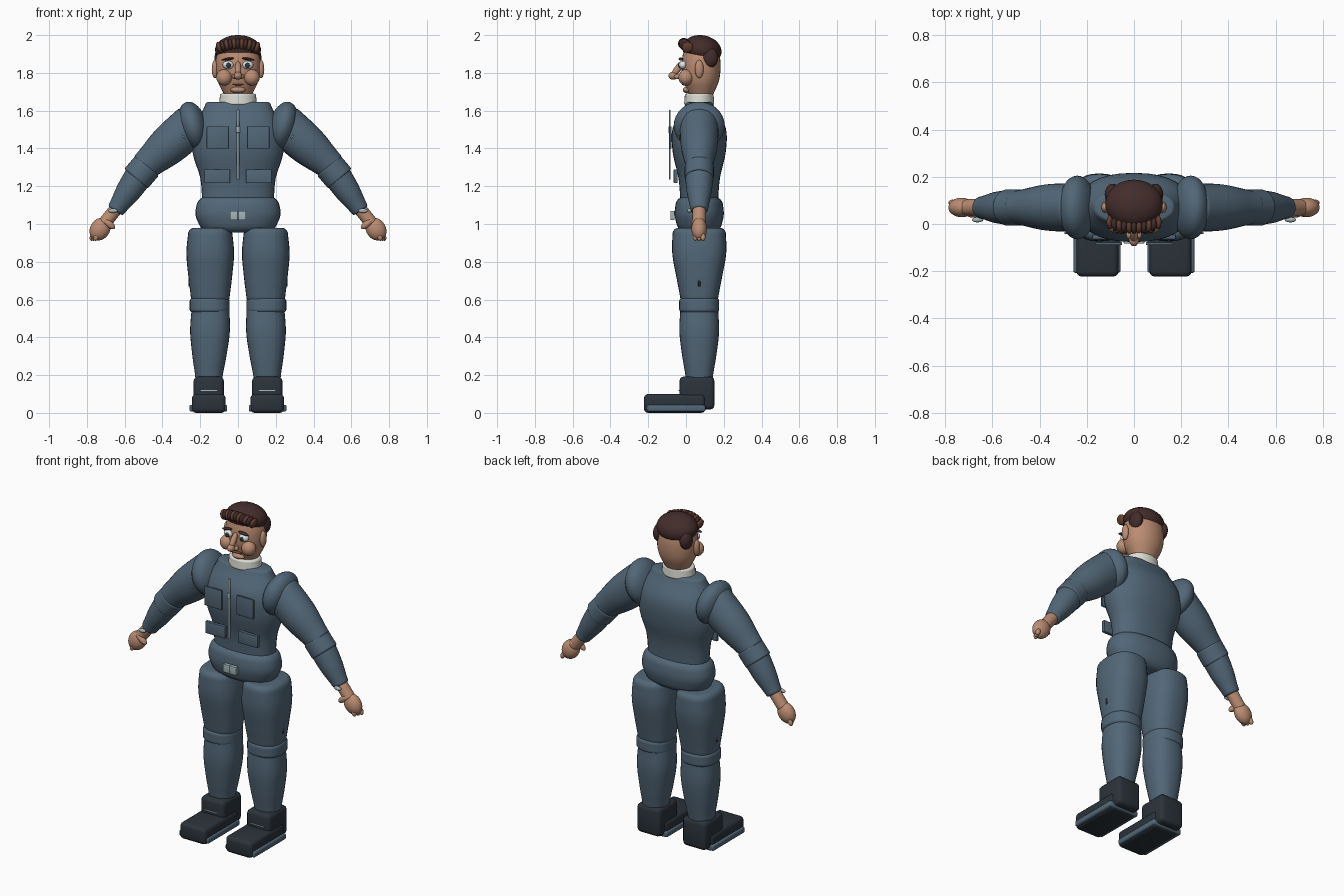
import bpy, bmesh, math
from mathutils import Matrix, Vector

default_cube = bpy.data.objects.get("Cube")
if default_cube:
    bpy.data.objects.remove(default_cube, do_unlink=True)

parts = []
middle = .07  # depth of the body's centre line


def material(name, *colour):
    result = bpy.data.materials.new(name)
    result.use_nodes = True
    result.diffuse_color = (*colour, 1)
    shader = result.node_tree.nodes["Principled BSDF"]
    shader.inputs["Base Color"].default_value = (*colour, 1)
    return result


suit = material("suit_blue", .085, .135, .185)
boot = material("boot_black", .024, .033, .043)
skin = material("skin", .5, .265, .17)
hair = material("hair_dark", .055, .026, .024)
hair_light = material("hair_light", .13, .05, .03)
cloth = material("collar_white", .72, .72, .66)
metal = material("metal_grey", .36, .46, .48)
eye_white = material("eye_white", .75, .78, .8)
eye_dark = material("eye_dark", .03, .04, .055)
lip = material("lip", .25, .09, .06)


def finish(name, bm, mat):
    bmesh.ops.recalc_face_normals(bm, faces=bm.faces)
    mesh = bpy.data.meshes.new(name)
    bm.to_mesh(mesh)
    bm.free()
    mesh.materials.append(mat)
    part = bpy.data.objects.new(name, mesh)
    bpy.context.collection.objects.link(part)
    parts.append(part)


def blend(values, t):
    """Smooth curve through evenly spaced values."""
    last = len(values) - 1
    if last == 0:
        return values[0]
    index = min(int(t * last), last - 1)
    f = t * last - index
    a, b = values[index], values[index + 1]
    slope_a = (b - values[max(index - 1, 0)]) / 2
    slope_b = (values[min(index + 2, last)] - a) / 2
    ease = f * f * (3 - 2 * f)
    return a + (b - a) * ease + slope_a * f * (1 - f)**2 - slope_b * f * f * (1 - f)


def limb(name, mat, start, end, widths, depths=None, depth_ratio=1, y=middle,
         rounding=.01, squareness=2, segments=32, rings=24):
    """Tube from start to end (x, z) with superellipse sections and rounded ends."""
    start, end = Vector((start[0], y, start[1])), Vector((end[0], y, end[1]))
    length = (end - start).length
    axis = (end - start) / length
    across = Vector((-axis.z, 0, axis.x))
    depths = depths or [w * depth_ratio for w in widths]
    bm = bmesh.new()
    loops = []
    for i in range(rings + 1):
        t = (1 - math.cos(math.pi * i / rings)) / 2
        rise = max(rounding - min(t, 1 - t) * length, 0)
        inset = rounding - math.sqrt(max(rounding**2 - rise**2, 0))
        width, depth = blend(widths, t) - inset, blend(depths, t) - inset
        loop = []
        for k in range(segments):
            angle = math.tau * k / segments
            c, s = math.cos(angle), math.sin(angle)
            point = start.lerp(end, t)
            point += across * width * math.copysign(abs(c)**(2 / squareness), c)
            point.y += depth * math.copysign(abs(s)**(2 / squareness), s)
            loop.append(bm.verts.new(point))
        loops.append(loop)
    for low, high in zip(loops, loops[1:]):
        for k in range(segments):
            bm.faces.new((low[k - 1], low[k], high[k], high[k - 1]))
    bm.faces.new(loops[0])
    bm.faces.new(loops[-1])
    finish(name, bm, mat)


def placement(at, size, tilt, axis):
    return (Matrix.Translation(at) @ Matrix.Rotation(tilt, 4, axis)
            @ Matrix.Diagonal((*size, 1)))


def ball(name, mat, at, size, tilt=0, axis='Y', segments=32):
    bm = bmesh.new()
    bmesh.ops.create_uvsphere(bm, u_segments=segments, v_segments=segments // 2, radius=1,
                              matrix=placement(at, size, tilt, axis))
    finish(name, bm, mat)


def box(name, mat, at, size, bevel=.003, tilt=0):
    bm = bmesh.new()
    bmesh.ops.create_cube(bm, size=1, matrix=placement(at, size, tilt, 'Y'))
    bmesh.ops.bevel(bm, geom=bm.edges[:], offset=bevel, segments=3,
                    profile=.5, affect='EDGES')
    finish(name, bm, mat)


# Torso, hips and collar
limb("torso", suit, start=(0, 1.11), end=(0, 1.645), widths=[.19, .2, .24, .23, .17],
     depths=[.1, .11, .14, .14, .07], squareness=2.3)
limb("hips", suit, start=(0, .955), end=(0, 1.145), widths=[.19, .225, .21],
     depths=[.11, .13, .12], rounding=.04, squareness=2.3)
limb("collar", cloth, start=(0, 1.63), end=(0, 1.69), widths=[.1, .095], depth_ratio=.8)

# Zipper
box("zipper", metal, at=(0, -.085, 1.42), size=(.014, .008, .37))
box("zipper_pull", metal, at=(0, -.09, 1.5), size=(.02, .006, .035), bevel=.002)

# Head
limb("head", skin, start=(0, 1.66), end=(0, 1.97), widths=[.065, .11, .117, .09],
     depth_ratio=.87, y=.08, rounding=.03, squareness=2.1)
ball("chin", skin, at=(0, .005, 1.71), size=(.04, .022, .017))
ball("mouth", lip, at=(0, -.01, 1.738), size=(.03, .012, .004))
ball("nose_bridge", skin, at=(0, -.045, 1.82), size=(.017, .018, .05), tilt=-.6, axis='X')
ball("nose_tip", skin, at=(0, -.067, 1.785), size=(.021, .026, .021))

# Hair cap and curled fringe of alternating locks
ball("hair_cap", hair, at=(0, .085, 1.922), size=(.122, .104, .077), tilt=-.2, axis='X')
for i in range(11):
    x = (i - 5) * .02
    drop = 2 * x * x
    ball("fringe_lock", hair if i % 2 else hair_light,
         at=(x, drop - .012, 1.955 - drop), size=(.014, .03, .03), tilt=3 * x)

for side, s in (("left", 1), ("right", -1)):
    # Face
    ball(side + "_nostril", skin, at=(s * .02, -.045, 1.78), size=(.013, .018, .013))
    ball(side + "_cheek", skin, at=(s * .073, 0, 1.776), size=(.042, .04, .043))
    ball(side + "_ear", skin, at=(s * .122, middle, 1.82), size=(.017, .023, .048))
    ball(side + "_eye", eye_white, at=(s * .052, -.016, 1.842), size=(.029, .022, .022))
    ball(side + "_iris", eye_dark, at=(s * .05, -.034, 1.84), size=(.013, .008, .014))
    ball(side + "_eyebrow", hair, at=(s * .055, -.027, 1.873), size=(.034, .012, .007),
         tilt=s * .15)
    ball(side + "_hair", hair, at=(s * .09, .125, 1.88), size=(.034, .045, .055))

    # Pockets and buckle
    box(side + "_chest_pocket", suit, at=(s * .108, -.083, 1.458), size=(.115, .012, .118))
    box(side + "_lower_pocket", suit, at=(s * .11, -.055, 1.253), size=(.135, .02, .073))
    box(side + "_buckle", metal, at=(s * .022, -.072, 1.045), size=(.043, .022, .05))

    # Arm
    ball(side + "_shoulder", suit, at=(s * .24, middle, 1.52), size=(.075, .135, .13),
         tilt=s * .25)
    limb(side + "_upper_arm", suit, start=(s * .24, 1.53), end=(s * .5, 1.3),
         widths=[.11, .105, .077], depth_ratio=.93)
    limb(side + "_elbow", suit, start=(s * .48, 1.31), end=(s * .54, 1.24),
         widths=[.081], depth_ratio=.95)
    limb(side + "_forearm", suit, start=(s * .515, 1.27), end=(s * .65, 1.07),
         widths=[.075, .066, .046])
    limb(side + "_wrist", skin, start=(s * .63, 1.1), end=(s * .71, 1), widths=[.035])
    ball(side + "_cuff_button", metal, at=(s * .662, .018, 1.07), size=(.024, .011, .012))
    box(side + "_sleeve_tab", metal, at=(s * .286, -.038, 1.46), size=(.008, .008, .02),
        bevel=.002, tilt=s * .6)

    # Hand
    ball(side + "_hand", skin, at=(s * .73, middle, .973), size=(.052, .041, .064),
         tilt=-s * .6)
    ball(side + "_thumb", skin, at=(s * .682, .045, 1), size=(.018, .018, .038), tilt=s * .9)
    for k in range(-1, 2):
        ball(side + "_finger", skin, at=(s * (.76 + k * .01), middle + k * .02, .932),
             size=(.014, .013, .022), tilt=-s * .4)

    # Leg
    limb(side + "_thigh", suit, start=(s * .147, .98), end=(s * .147, .58),
         widths=[.115, .126, .115, .1], depths=[.14, .143, .12, .097],
         rounding=.03, squareness=2.5)
    limb(side + "_knee", suit, start=(s * .15, .61), end=(s * .15, .53),
         widths=[.106], rounding=.02, squareness=2.4)
    limb(side + "_shin", suit, start=(s * .145, .56), end=(s * .155, .17),
         widths=[.1, .105, .09, .07], squareness=2.4)
    box(side + "_thigh_tab", boot, at=(s * .256, middle, .692), size=(.01, .012, .048))

    # Boot
    box(side + "_boot_ankle", boot, at=(s * .155, .058, .105), size=(.16, .185, .175),
        bevel=.024)
    box(side + "_boot_foot", boot, at=(s * .155, -.06, .05), size=(.178, .325, .1),
        bevel=.022)
    box(side + "_boot_sole", suit, at=(s * .157, -.052, .025), size=(.2, .31, .036),
        bevel=.01)
    box(side + "_boot_lace", metal, at=(s * .155, -.036, .118), size=(.09, .006, .005),
        bevel=.001)

# Smooth shading with sharp creases
bpy.ops.object.select_all(action='DESELECT')
for part in parts:
    part.select_set(True)
bpy.context.view_layer.objects.active = parts[0]
bpy.ops.object.shade_smooth_by_angle(angle=math.radians(40))
